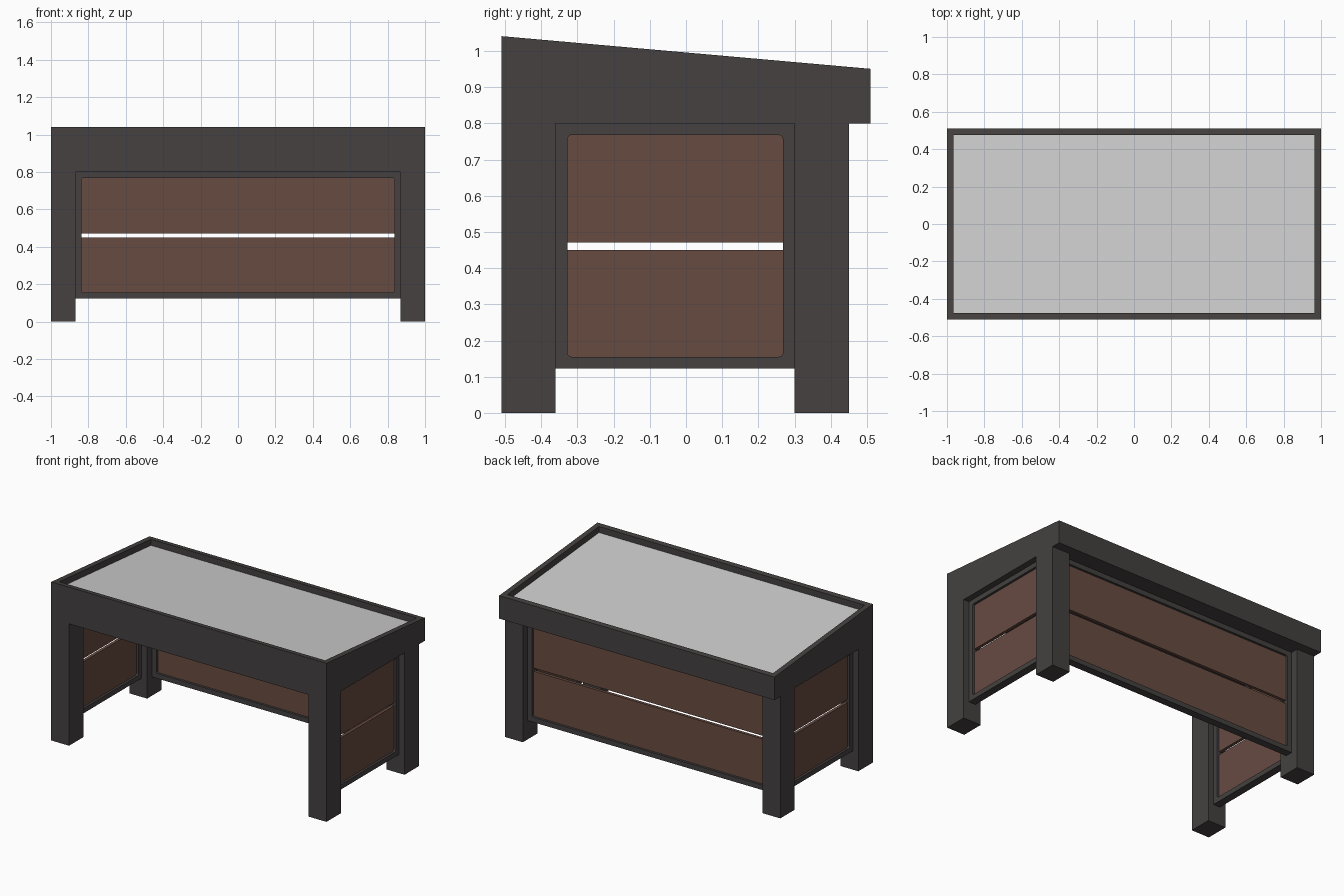
import bpy, bmesh, math

if "Cube" in bpy.data.objects:
    bpy.data.objects.remove(bpy.data.objects["Cube"])


def material(name, rgb):
    m = bpy.data.materials.new(name)
    m.diffuse_color = (*rgb, 1)
    m.use_nodes = True
    m.node_tree.nodes["Principled BSDF"].inputs["Base Color"].default_value = m.diffuse_color
    return m


DARK = material("charcoal_frame", (0.058, 0.053, 0.051))
WOOD = material("brown_board", (0.136, 0.070, 0.053))
GREY = material("light_grey_top", (0.62, 0.62, 0.62))


def finish(name, bm, *mats):
    bmesh.ops.recalc_face_normals(bm, faces=bm.faces)
    me = bpy.data.meshes.new(name)
    bm.to_mesh(me)
    bm.free()
    ob = bpy.data.objects.new(name, me)
    for m in mats:
        me.materials.append(m)
    bpy.context.collection.objects.link(ob)
    return ob


def box(name, lo, hi, mat):
    bm = bmesh.new()
    bmesh.ops.create_cube(bm, size=1)
    for v in bm.verts:
        v.co = [(a + b) / 2 + c * (b - a) for a, b, c in zip(lo, hi, v.co)]
    return finish(name, bm, mat)


# Sloped top case: solid body with a raised rim and a sunken grey surface
def top_z(y):
    return 0.996 - 0.0885 * y


def ring(bm, x, y, z):
    return [bm.verts.new((sx * x, sy * y, z(sy * y)))
            for sx, sy in ((-1, -1), (1, -1), (1, 1), (-1, 1))]


bm = bmesh.new()
rings = [ring(bm, 1, 0.51, lambda y: 0.8),
         ring(bm, 1, 0.51, top_z),
         ring(bm, 0.965, 0.475, top_z),
         ring(bm, 0.965, 0.475, lambda y: top_z(y) - 0.04)]
bm.faces.new(rings[0])
for a, b in zip(rings, rings[1:]):
    for i in range(4):
        j = (i + 1) % 4
        bm.faces.new((a[i], a[j], b[j], b[i]))
bm.faces.new(rings[3]).material_index = 1
finish("top_case", bm, DARK, GREY)

# Legs
for side, s in (("left", -1), ("right", 1)):
    xs = sorted((s * 0.87, s * 1.0))
    box("front_leg_" + side, (xs[0], -0.51, 0), (xs[1], -0.36, 0.8), DARK)
    box("back_leg_" + side, (xs[0], 0.30, 0), (xs[1], 0.45, 0.8), DARK)


# Panel: a frame with softly rounded opening and two boards with a gap.
# Built along local u (width) and z; "place" maps (u, depth, z) to the model.
def panel(name, u0, u1, place):
    z0, z1, w, r, steps = 0.123, 0.8, 0.032, 0.012, 3
    cu, cz = (u0 + u1) / 2, (z0 + z1) / 2
    hu, hz = (u1 - u0) / 2, (z1 - z0) / 2
    corners = ((1, 1), (-1, 1), (-1, -1), (1, -1))
    bm = bmesh.new()
    layers = []
    for d in (-0.025, 0.025):
        outer = [bm.verts.new(place(cu + su * hu, d, cz + sz * hz)) for su, sz in corners]
        inner = []
        for k, (su, sz) in enumerate(corners):
            for i in range(steps + 1):
                a = math.pi / 2 * (k + i / steps)
                inner.append((k, bm.verts.new(place(
                    cu + su * (hu - w - r) + r * math.cos(a), d,
                    cz + sz * (hz - w - r) + r * math.sin(a)))))
        for (k, p), (m, q) in zip(inner, inner[1:] + inner[:1]):
            bm.faces.new((p, q, outer[k]) if k == m else (p, q, outer[m], outer[k]))
        layers.append((outer, [v for _, v in inner]))
    for a, b in zip(*layers):
        for i in range(len(a)):
            j = (i + 1) % len(a)
            bm.faces.new((a[i], a[j], b[j], b[i]))
    finish(name + "_frame", bm, DARK)

    for label, lo, hi in (("lower", z0 + 0.02, 0.45), ("upper", 0.471, z1 - 0.02)):
        p, q = place(u0 + 0.02, -0.01, lo), place(u1 - 0.02, 0.01, hi)
        box(name + "_" + label + "_board",
            [min(c) for c in zip(p, q)], [max(c) for c in zip(p, q)], WOOD)


panel("back_panel", -0.87, 0.87, lambda u, d, z: (u, 0.375 + d, z))
panel("left_panel", -0.36, 0.30, lambda u, d, z: (-0.935 + d, u, z))
panel("right_panel", -0.36, 0.30, lambda u, d, z: (0.935 + d, u, z))
